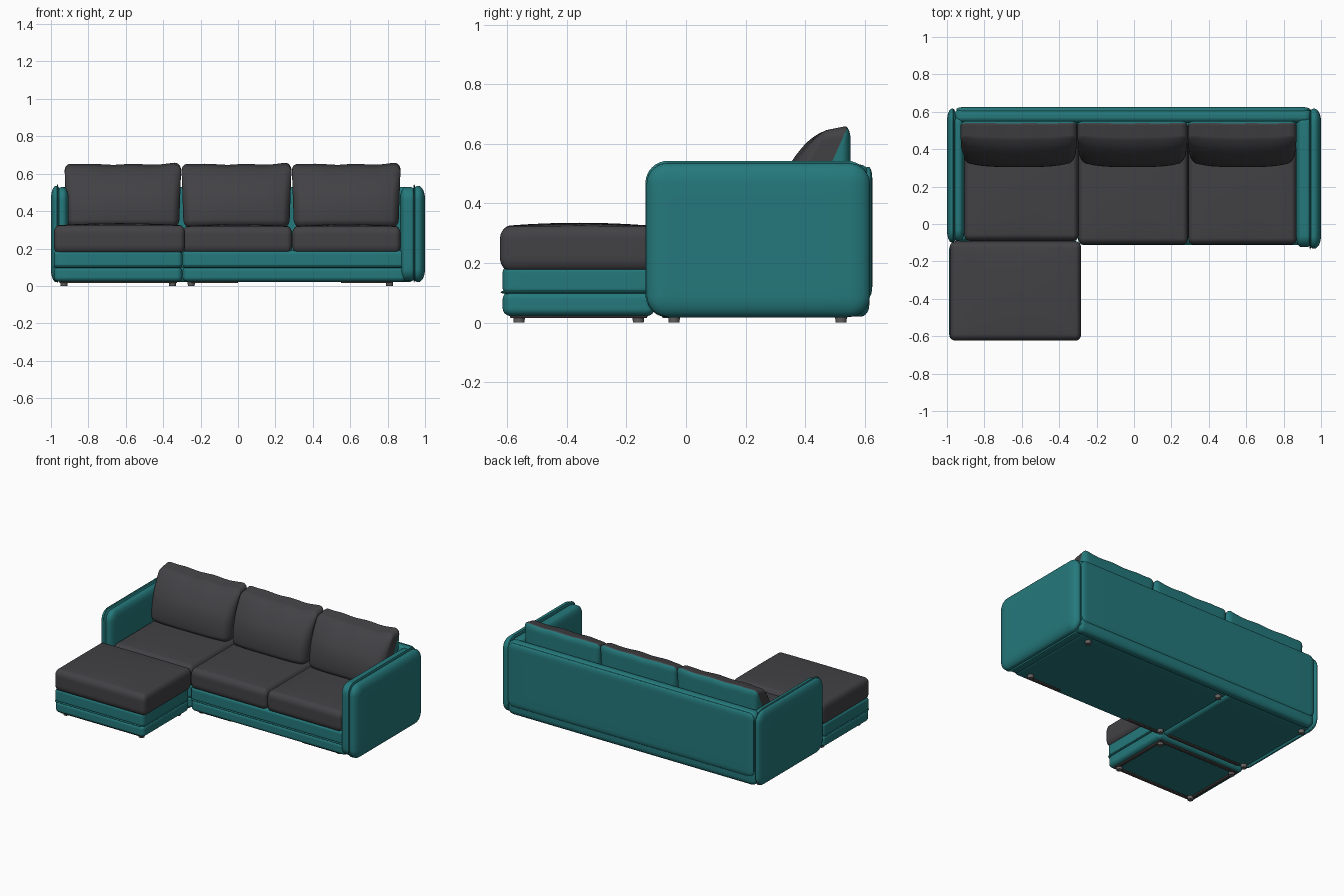
import bpy, bmesh, math
from mathutils import Vector

if "Cube" in bpy.data.objects:
    bpy.data.objects.remove(bpy.data.objects["Cube"])


def material(name, rgb):
    m = bpy.data.materials.new(name)
    m.diffuse_color = (*rgb, 1)
    m.use_nodes = True
    m.node_tree.nodes["Principled BSDF"].inputs["Base Color"].default_value = m.diffuse_color
    return m


TEAL = material("teal fabric", (0.018, 0.19, 0.20))
GREY = material("charcoal fabric", (0.054, 0.052, 0.058))
LEG = material("grey leg", (0.13, 0.12, 0.12))
RAIL = material("dark underside trim", (0.055, 0.045, 0.045))


def rounded(name, x, y, z, r, mat, deform=None, split=None, n=16):
    """Box with elliptical rounded edges; optional deform and two-colour split."""
    lo, hi = Vector((x[0], y[0], z[0])), Vector((x[1], y[1], z[1]))
    mid, half = (lo + hi) / 2, (hi - lo) / 2
    r = [min(r[i], half[i] * 0.98) for i in range(3)]
    bm = bmesh.new()
    bmesh.ops.create_cube(bm, size=2)
    bmesh.ops.subdivide_edges(bm, edges=bm.edges[:], cuts=n - 1, use_grid_fill=True)
    for v in bm.verts:
        inner, d = Vector(), Vector()
        for i in range(3):
            t, flat = v.co[i], half[i] - r[i]
            if abs(t) <= 0.5:
                inner[i] = flat * t * 2
            else:
                s = math.copysign(1, t)
                inner[i] = flat * s
                d[i] = s * math.tan((abs(t) - 0.5) * math.pi / 2)
        d.normalize()
        p = inner + Vector(d[i] * r[i] for i in range(3))
        u = Vector(p[i] / half[i] for i in range(3))
        v.co = mid + p
        if deform:
            v.co += deform(u)
    mats = [mat]
    if split:
        co, no, other = split
        co, no = Vector(co), Vector(no)
        bmesh.ops.bisect_plane(bm, geom=bm.verts[:] + bm.edges[:] + bm.faces[:],
                               plane_co=co, plane_no=no)
        for f in bm.faces:
            f.material_index = int((f.calc_center_median() - co).dot(no) > 0)
        mats.append(other)
    return finish(bm, name, mats)


def finish(bm, name, mats, smooth=True):
    for f in bm.faces:
        f.smooth = smooth
    me = bpy.data.meshes.new(name)
    bm.to_mesh(me)
    bm.free()
    for m in mats:
        me.materials.append(m)
    ob = bpy.data.objects.new(name, me)
    bpy.context.collection.objects.link(ob)
    return ob


# Arms: outer shell, inner pad and the raised seam between them
def arm(name, outer, inner, seam, y0):
    rounded(name + "_outer", outer, (y0, 0.617), (0.02, 0.535), (0.04, 0.07, 0.07), TEAL)
    rounded(name + "_inner", inner, (y0 + 0.008, 0.60), (0.025, 0.528), (0.03, 0.065, 0.065), TEAL)
    rounded(name + "_seam", (seam - 0.007, seam + 0.007), (y0 - 0.004, 0.615),
            (0.018, 0.543), (0.007, 0.075, 0.075), TEAL)


arm("right_arm", (0.925, 1.0), (0.866, 0.955), 0.942, -0.132)
arm("left_arm", (-1.0, -0.945), (-0.975, -0.905), -0.965, -0.10)

# Backrest and its raised rear panel
rounded("backrest", (-0.96, 0.95), (0.54, 0.615), (0.02, 0.53), (0.04, 0.03, 0.04), TEAL)
rounded("rear_panel", (-0.95, 0.94), (0.595, 0.625), (0.085, 0.522), (0.04, 0.012, 0.04), TEAL)


# Bases: lower band, upper band and the seam bead
def base(name, x, y):
    rounded(name + "_lower", x, y, (0.022, 0.105), (0.03, 0.03, 0.025), TEAL)
    rounded(name + "_upper", x, y, (0.095, 0.19), (0.025, 0.025, 0.02), TEAL)
    rounded(name + "_seam", (x[0] - 0.003, x[1] + 0.003), (y[0] - 0.007, y[1] + 0.003),
            (0.096, 0.108), (0.03, 0.03, 0.006), TEAL)


base("chaise_base", (-0.985, -0.298), (-0.615, -0.105))
base("left_base", (-0.95, -0.302), (-0.088, 0.57))
base("right_base", (-0.296, 0.90), (-0.105, 0.57))


# Seat cushions with a slight crown on top
def crown(u):
    top = max(u.z, 0)
    return Vector((0, 0, 0.012 * top * ((1 - u.x ** 2) * (1 - u.y ** 2) - 0.4)))


for name, x, y in (("chaise_cushion", (-0.985, -0.283), (-0.624, -0.092)),
                   ("left_seat_cushion", (-0.908, -0.297), (-0.09, 0.545)),
                   ("middle_seat_cushion", (-0.297, 0.290), (-0.11, 0.545)),
                   ("right_seat_cushion", (0.290, 0.870), (-0.11, 0.545))):
    top = 0.328 if name == "chaise_cushion" else 0.323
    rounded(name, x, y, (0.173, top), (0.03, 0.035, 0.045), GREY, crown)


# Back cushions: front leans back, bulging face, raised top corners, teal rear
def lean(u):
    t, front = (u.z + 1) / 2, (1 - u.y) / 2
    dy = 0.13 * t ** 2.2 * front
    dy += 0.025 * front * u.x ** 4
    dy -= 0.012 * front * (1 - u.x ** 2) * (1 - u.z ** 2)
    dx = u.x * (0.012 * t - 0.012)
    dz = max(u.z, 0) * (0.012 * u.x ** 6 - 0.006 - 0.02 * front)
    dz += 0.003 * math.sin(9 * u.x) * max(u.z, 0)
    return Vector((dx, dy, dz))


for name, x in (("left", (-0.928, -0.303)), ("middle", (-0.303, 0.287)), ("right", (0.287, 0.870))):
    rounded(name + "_back_cushion", x, (0.308, 0.552), (0.31, 0.66), (0.04, 0.05, 0.045), GREY,
            lean, ((0, 0.49, 0.54), (0, 1, -0.45), TEAL), n=24)

# Short round legs
feet = [(x, y) for x in (-0.93, -0.25, 0.81) for y in (-0.04, 0.52)]
feet += [(x, y) for x in (-0.93, -0.35) for y in (-0.56, -0.16)]
for x, y in feet:
    bm = bmesh.new()
    bmesh.ops.create_cone(bm, cap_ends=True, segments=24, radius1=0.018, radius2=0.021, depth=0.03)
    bmesh.ops.translate(bm, verts=bm.verts[:], vec=(x, y, 0.015))
    ob = finish(bm, "leg", [LEG], False)
    bpy.context.view_layer.objects.active = ob
    ob.select_set(True)
    bpy.ops.object.shade_smooth_by_angle(angle=math.radians(35))
    ob.select_set(False)

# Thin trim strips under the chaise and the sofa front edge
for x, y in (((-0.94, -0.34), (-0.59, -0.565)), ((-0.94, -0.34), (-0.155, -0.13)),
             ((-0.955, -0.93), (-0.59, -0.13)), ((-0.35, -0.325), (-0.59, -0.13)),
             ((-0.90, -0.33), (-0.07, -0.045)), ((-0.25, 0.0), (-0.08, -0.055)),
             ((0.55, 0.82), (-0.08, -0.055))):
    rounded("underside_trim", x, y, (0.015, 0.026), (0.004, 0.004, 0.004), RAIL, n=4)
